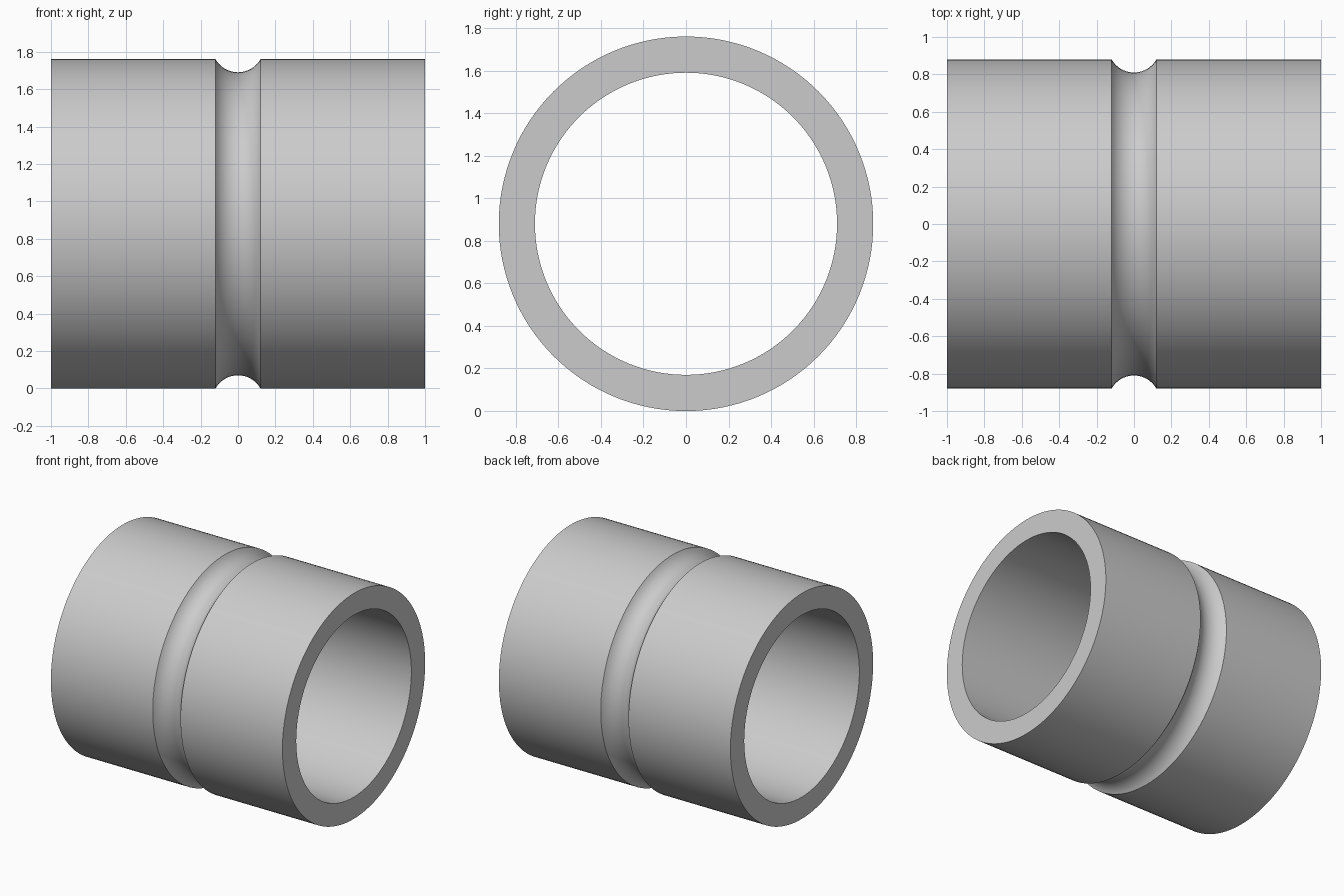
import bpy, bmesh, math
from mathutils import Vector

cube = bpy.data.objects.get("Cube")
if cube:
    bpy.data.objects.remove(cube, do_unlink=True)

HALF_LENGTH, OUTER, INNER = 1.0, 0.88, 0.71
GROOVE_HALF, GROOVE_DEPTH = 0.12, 0.07
SEGMENTS, ARC_STEPS = 128, 16

# Plain grey material
grey = bpy.data.materials.new("light_grey")
grey.use_nodes = True
colour = (0.6, 0.6, 0.6, 1)
grey.diffuse_color = colour
grey.node_tree.nodes["Principled BSDF"].inputs["Base Color"].default_value = colour

# Wall profile as (x, radius): a rectangle with a round groove in its outer side
arc_radius = (GROOVE_HALF**2 + GROOVE_DEPTH**2) / (2 * GROOVE_DEPTH)
arc_centre = OUTER - GROOVE_DEPTH + arc_radius
arc_angle = math.asin(GROOVE_HALF / arc_radius)
profile = [(-HALF_LENGTH, INNER), (-HALF_LENGTH, OUTER)]
for i in range(ARC_STEPS + 1):
    a = arc_angle * (2 * i / ARC_STEPS - 1)
    profile.append((arc_radius * math.sin(a), arc_centre - arc_radius * math.cos(a)))
profile += [(HALF_LENGTH, OUTER), (HALF_LENGTH, INNER)]

# Revolve the profile about the pipe axis
bm = bmesh.new()
verts = [bm.verts.new((x, 0, r)) for x, r in profile]
edges = [bm.edges.new((v, verts[(i + 1) % len(verts)])) for i, v in enumerate(verts)]
bmesh.ops.spin(bm, geom=verts + edges, cent=(0, 0, 0), axis=(1, 0, 0),
               angle=math.tau, steps=SEGMENTS, use_merge=True)
bmesh.ops.remove_doubles(bm, verts=bm.verts, dist=0.0001)
bmesh.ops.recalc_face_normals(bm, faces=bm.faces)
bmesh.ops.translate(bm, verts=bm.verts, vec=Vector((0, 0, OUTER)))

mesh = bpy.data.meshes.new("grooved_sleeve")
bm.to_mesh(mesh)
bm.free()
mesh.materials.append(grey)
sleeve = bpy.data.objects.new("grooved_sleeve", mesh)
bpy.context.collection.objects.link(sleeve)

# Smooth curved walls, crisp rims and groove edges
bpy.ops.object.select_all(action="DESELECT")
sleeve.select_set(True)
bpy.context.view_layer.objects.active = sleeve
bpy.ops.object.shade_smooth_by_angle(angle=math.radians(30))
